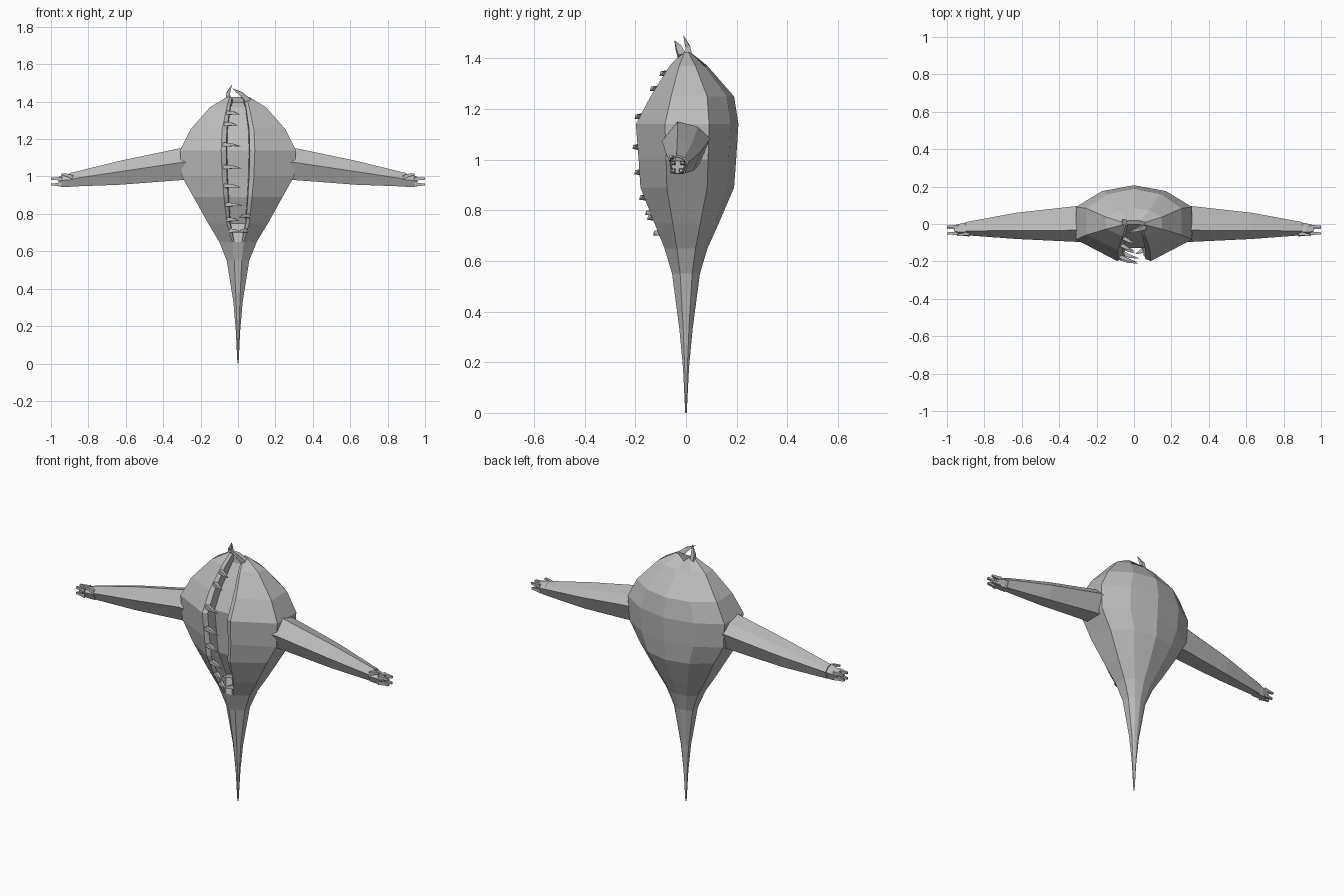
import bpy, bmesh
from mathutils import Vector

cube = bpy.data.objects.get("Cube")
if cube:
    bpy.data.objects.remove(cube)

grey = bpy.data.materials.new("body grey")
grey.use_nodes = True
COLOUR = (0.5, 0.5, 0.5, 1)
grey.diffuse_color = COLOUR
grey.node_tree.nodes["Principled BSDF"].inputs["Base Color"].default_value = COLOUR


def loft(bm, rings):
    """Skin a list of equal-length closed rings and cap both ends."""
    loops = [[bm.verts.new(p) for p in ring] for ring in rings]
    n = len(loops[0])
    for a, b in zip(loops, loops[1:]):
        for i in range(n):
            j = (i + 1) % n
            bm.faces.new((a[i], a[j], b[j], b[i]))
    bm.faces.new(loops[0][::-1])
    bm.faces.new(loops[-1])


def spike(bm, base, tip, radius, bend=(0, 0, 0), end=0.05):
    """A slightly bent four-sided spike."""
    base, tip = Vector(base), Vector(tip)
    axis = (tip - base).normalized()
    u = axis.orthogonal().normalized()
    v = axis.cross(u)
    mid = (base + tip) / 2 + Vector(bend)
    rings = [[c + (u * a + v * b) * r for a, b in ((1, 0), (0, 1), (-1, 0), (0, -1))]
             for c, r in ((base, radius), (mid, radius * 0.7), (tip, radius * end))]
    loft(bm, rings)


def finish(bm, name, mirrored=False):
    bmesh.ops.recalc_face_normals(bm, faces=bm.faces[:])
    mesh = bpy.data.meshes.new(name)
    bm.to_mesh(mesh)
    bm.free()
    obj = bpy.data.objects.new(name, mesh)
    bpy.context.collection.objects.link(obj)
    mesh.materials.append(grey)
    if mirrored:
        obj.modifiers.new("Mirror", 'MIRROR').use_mirror_merge = False
    return obj


# Body levels: height, half width, back y, front y, half mouth width
LEVELS = [
    (0, .003, .003, -.003, .001),
    (.18, .012, .012, -.012, .005),
    (.33, .025, .026, -.026, .01),
    (.55, .06, .055, -.055, .02),
    (.65, .1, .085, -.085, .03),
    (.75, .16, .13, -.125, .06),
    (.89, .238, .19, -.18, .075),
    (1, .3, .198, -.187, .085),
    (1.14, .31, .207, -.198, .09),
    (1.25, .255, .19, -.14, .085),
    (1.37, .15, .085, -.065, .06),
    (1.425, .06, .02, -.012, .045),
]


def body_ring(z, w, back, front, lip):
    mouth = z > .66
    depth = .07 if mouth else 0
    floor = min(front + depth, back * .4)
    dip = .03 if z > 1.4 else 0
    half = [(w * .55, back * .85, z), (w, back * .44, z),
            (w, front * .42, z), (lip, front, z),
            (lip * .7, front + depth * .15, z), (lip * .65, floor, z - dip)]
    other = [(-x, y, h) for x, y, h in reversed(half)]
    return [(0, back, z - dip)] + half + [(0, floor, z - dip)] + other


bm = bmesh.new()
loft(bm, [body_ring(*level) for level in LEVELS])
finish(bm, "body")


def lip_point(z, side):
    for a, b in zip(LEVELS, LEVELS[1:]):
        if a[0] <= z <= b[0]:
            t = (z - a[0]) / (b[0] - a[0])
            return Vector((side * .88 * (a[4] + (b[4] - a[4]) * t),
                           a[3] + (b[3] - a[3]) * t + .01, z))


# Teeth: a row along one lip, with two small ones low on the other
bm = bmesh.new()
for side, z, length in ((-1, 1.34, .07), (-1, 1.28, .07), (-1, 1.17, .09),
                        (-1, 1.05, .1), (-1, .95, .085), (-1, .85, .09),
                        (-1, .77, .06), (-1, .71, .055), (1, .79, .05), (1, .71, .04)):
    base = lip_point(z, side)
    spike(bm, base, base + Vector((-side * length, -.03, -.008)), .016, (0, -.005, .004))
finish(bm, "teeth")

# Hooked horns on the crown
bm = bmesh.new()
spike(bm, (-.052, .012, 1.4), (-.033, -.01, 1.49), .02, (-.01, .006, 0))
spike(bm, (.055, -.015, 1.405), (-.03, -.045, 1.47), .022, (.004, 0, .004))
finish(bm, "horns")

# Arms: each level is x, centre y, centre z, scale across y and z
SECTION = ((-.35, 1), (.5, .75), (1, .2), (.55, -1), (-.55, -1), (-1, .1))
ARM = [(.28, 0, 1.065, .095, .085), (.315, 0, 1.065, .095, .085),
       (.63, -.01, 1.02, .07, .064), (.9, -.025, .982, .035, .036)]
bm = bmesh.new()
loft(bm, [[(x, cy + a * sy, cz + b * sz) for a, b in SECTION]
          for x, cy, cz, sy, sz in ARM])
finish(bm, "arms", True)

# Hands: palm, two pairs of blunt fingers and a thumb
bm = bmesh.new()
loft(bm, [[(x, cy + a * sy, cz + b * sz) for a, b in SECTION]
          for x, cy, cz, sy, sz in ((.88, -.03, .98, .036, .034),
                                    (.92, -.03, .978, .034, .034),
                                    (.96, -.032, .972, .026, .026))])
for y, z in ((-.014, .988), (-.02, .957), (-.05, .988), (-.05, .957)):
    spike(bm, (.94, y, z), (1, y, z), .015, end=.5)
spike(bm, (.885, -.05, .995), (.945, -.06, 1.012), .016, (0, 0, .004), .4)
finish(bm, "hands", True)
